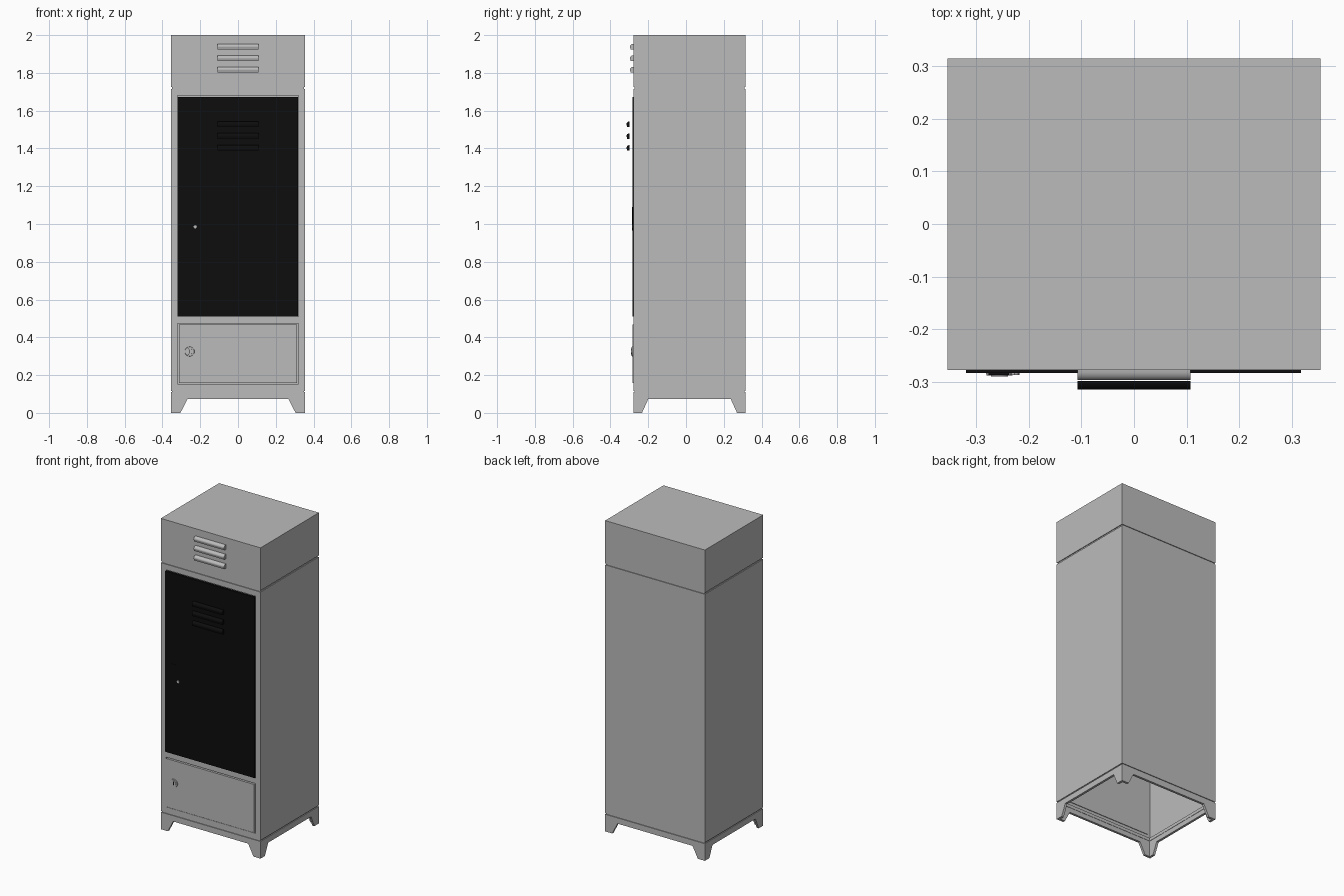
import bpy, bmesh, math
from mathutils import Vector

if "Cube" in bpy.data.objects:
    bpy.data.objects.remove(bpy.data.objects["Cube"])

W, D, CY = 0.355, 0.2965, 0.0185      # half width, half depth, depth centre
FRONT = CY - D


def material(name, rgb):
    m = bpy.data.materials.new(name)
    m.use_nodes = True
    m.diffuse_color = (*rgb, 1)
    m.node_tree.nodes["Principled BSDF"].inputs["Base Color"].default_value = (*rgb, 1)
    return m


GREY = material("grey paint", (0.5, 0.5, 0.5))
BLACK = material("black paint", (0.004, 0.004, 0.004))


def finish(name, bm, mat, wall=0):
    me = bpy.data.meshes.new(name)
    bm.to_mesh(me)
    bm.free()
    me.materials.append(mat)
    ob = bpy.data.objects.new(name, me)
    bpy.context.collection.objects.link(ob)
    if wall:
        s = ob.modifiers.new("wall", 'SOLIDIFY')
        s.thickness, s.offset, s.use_even_offset = wall, -1, True
    return ob


def box_mesh(x0, x1, y0, y1, z0, z1):
    bm = bmesh.new()
    bmesh.ops.create_cube(bm, size=1)
    lo, size = Vector((x0, y0, z0)), Vector((x1 - x0, y1 - y0, z1 - z0))
    for v in bm.verts:
        v.co = lo + (v.co + Vector((0.5, 0.5, 0.5))) * size
    return bm


def box(name, mat, *bounds):
    return finish(name, box_mesh(*bounds), mat)


def facing(bm, direction):
    bm.normal_update()
    return [f for f in bm.faces if f.normal.dot(Vector(direction)) > 0.9]


def shell(z0, z1, inset=0):
    return box_mesh(-W + inset, W - inset, CY - D + inset, CY + D - inset, z0, z1)


def disc(name, mat, x, z, radius, y_back, y_front, sides=24):
    bm = bmesh.new()
    bmesh.ops.create_cone(bm, cap_ends=True, segments=sides, radius1=radius,
                          radius2=radius * 0.9, depth=y_back - y_front)
    for v in bm.verts:
        a, b, c = v.co
        v.co = (x + a, (y_back + y_front) / 2 - c, z + b)
    bmesh.ops.recalc_face_normals(bm, faces=bm.faces[:])
    return finish(name, bm, mat)


def louver(name, mat, z, y_back, depth):
    # rounded hood bulging forward, with a flat underside
    bm = bmesh.new()
    h = 0.015
    profile = [(y_back, z - h), (y_back - depth * 0.8, z - h)]
    for i in range(9):
        t = math.radians(-30 + 15 * i)
        profile.append((y_back - depth * math.cos(t), z + h * math.sin(t)))
    face = bm.faces.new([bm.verts.new((-0.108, y, zz)) for y, zz in profile])
    out = bmesh.ops.extrude_face_region(bm, geom=[face])
    moved = [v for v in out["geom"] if isinstance(v, bmesh.types.BMVert)]
    bmesh.ops.translate(bm, verts=moved, vec=(0.216, 0, 0))
    bmesh.ops.recalc_face_normals(bm, faces=bm.faces[:])
    ob = finish(name, bm, mat)
    bpy.context.view_layer.objects.active = ob
    ob.select_set(True)
    bpy.ops.object.shade_smooth_by_angle(angle=math.radians(35))
    ob.select_set(False)


# footed base: four skirts with a cutout, welded at the corners
bm = bmesh.new()
for k in range(4):
    a = k * math.pi / 2
    u = Vector((math.cos(a), math.sin(a), 0))
    n = Vector((math.sin(a), -math.cos(a), 0))
    w, d = (W, D) if k % 2 == 0 else (D, W)
    foot, slope = (0.05, 0.088) if k % 2 == 0 else (0.045, 0.078)
    pts = [(-w, 0), (foot - w, 0), (slope - w, 0.073), (w - slope, 0.073),
           (w - foot, 0), (w, 0), (w, 0.11), (-w, 0.11)]
    bm.faces.new([bm.verts.new(u * s + n * d + Vector((0, CY, z))) for s, z in pts])
bmesh.ops.remove_doubles(bm, verts=bm.verts[:], dist=0.0001)
finish("footed_base", bm, GREY, 0.015)

# cabinet body: open underneath, with one framed opening in front
bm = shell(0.117, 1.715)
front = facing(bm, (0, -1, 0))
bmesh.ops.inset_region(bm, faces=front, thickness=0.036, use_even_offset=True)
bmesh.ops.delete(bm, geom=front + facing(bm, (0, 0, -1)), context='FACES')
finish("cabinet_body", bm, GREY, 0.01)

# recessed collars in the two seams
for name, z in (("lower_collar", 0.1135), ("upper_collar", 1.72)):
    bm = shell(z - 0.01, z + 0.01, 0.005)
    bmesh.ops.delete(bm, geom=facing(bm, (0, 0, 1)) + facing(bm, (0, 0, -1)), context='FACES')
    finish(name, bm, GREY, 0.012)

# top section
finish("top_section", shell(1.725, 2.0), GREY)

# front panels
box("door", BLACK, -0.32, 0.318, FRONT - 0.006, FRONT + 0.01, 0.51, 1.672)
box("divider_rail", GREY, -0.319, 0.319, FRONT + 0.001, FRONT + 0.012, 0.473, 0.51)
box("drawer_front", GREY, -0.313, 0.313, FRONT - 0.005, FRONT + 0.01, 0.157, 0.468)
box("drawer_backing", GREY, -0.325, 0.325, FRONT + 0.01, FRONT + 0.014, 0.145, 0.48)

# vents
for i in range(3):
    louver(f"top_vent_{i + 1}", GREY, 1.939 - 0.061 * i, FRONT, 0.019)
    louver(f"door_vent_{i + 1}", BLACK, 1.528 - 0.0625 * i, -0.299, 0.016)

# door handle plate and its small lock
box("handle_plate", BLACK, -0.277, -0.238, FRONT - 0.009, FRONT - 0.005, 0.965, 1.09)
disc("door_lock", GREY, -0.227, 0.985, 0.01, FRONT, FRONT - 0.009, 8)

# drawer lock: ring, core and key slot
disc("lock_ring", GREY, -0.256, 0.325, 0.027, FRONT, FRONT - 0.01)
disc("lock_core", GREY, -0.256, 0.325, 0.018, FRONT, FRONT - 0.012)
box("key_slot", BLACK, -0.258, -0.254, FRONT - 0.0125, FRONT - 0.011, 0.314, 0.336)
